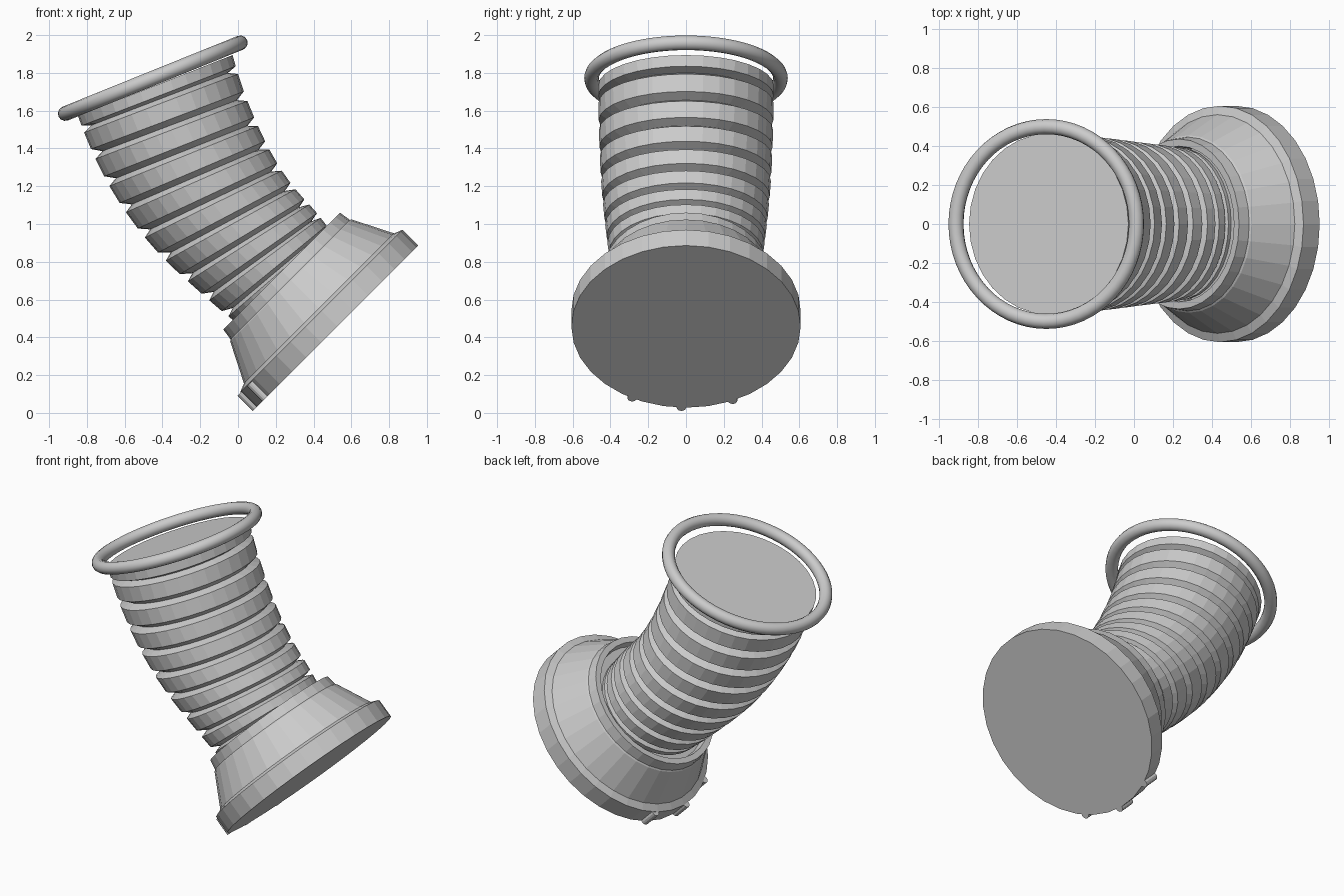
import bpy
import bmesh
from math import sin, cos, pi, radians, floor
from mathutils import Matrix, Vector

cube = bpy.data.objects.get("Cube")
if cube:
    bpy.data.objects.remove(cube, do_unlink=True)

SIDES = 32


def placed(x, z, tilt):
    """Frame whose local z leans towards -x by tilt degrees."""
    return Matrix.Translation((x, 0, z)) @ Matrix.Rotation(radians(-tilt), 4, 'Y')


def loft(name, sections, sides=SIDES):
    """Skin closed elliptical sections: (frame, height, radius_x, radius_y)."""
    bm = bmesh.new()
    loops = []
    for frame, h, rx, ry in sections:
        angles = [2 * pi * i / sides for i in range(sides)]
        loops.append([bm.verts.new(frame @ Vector((rx * cos(a), ry * sin(a), h)))
                      for a in angles])
    for low, high in zip(loops, loops[1:]):
        for i in range(sides):
            j = (i + 1) % sides
            bm.faces.new((low[i], low[j], high[j], high[i]))
    bm.faces.new(loops[0])
    bm.faces.new(loops[-1])
    bmesh.ops.recalc_face_normals(bm, faces=bm.faces)
    mesh = bpy.data.meshes.new(name)
    bm.to_mesh(mesh)
    bm.free()
    obj = bpy.data.objects.new(name, mesh)
    bpy.context.collection.objects.link(obj)
    return obj


# Flared base: rim band, shoulder, cone and top lip
base = placed(0.525, 0.457, 45)
base_profile = [(0.607, 0), (0.607, 0.118), (0.562, 0.136), (0.456, 0.345),
                (0.447, 0.352), (0.437, 0.416), (0.4, 0.416), (0.39, 0.37)]
loft("flared_base", [(base, h, r, r) for r, h in base_profile])

# Small pegs on the lower side of the rim
for number, side in enumerate((-28, -2.3, 24), 1):
    a = radians(180 - side)
    peg = base @ Matrix.Translation((0.607 * cos(a), 0.607 * sin(a), 0))
    loft(f"rim_peg_{number}", [(peg, 0, 0.025, 0.025), (peg, 0.115, 0.025, 0.025)], 12)

# Bent bellows: x, z, tilt, in-plane radius, sideways radius at each rib
ribs = [(-0.438, 1.733, 21.5, 0.44, 0.465),
        (-0.393, 1.595, 20.5, 0.434, 0.463),
        (-0.333, 1.452, 21, 0.429, 0.46),
        (-0.266, 1.316, 22.4, 0.422, 0.455),
        (-0.189, 1.187, 24.2, 0.411, 0.447),
        (-0.103, 1.067, 26.8, 0.4, 0.436),
        (-0.009, 0.961, 29.8, 0.388, 0.424),
        (0.087, 0.871, 33.5, 0.377, 0.412),
        (0.169, 0.787, 38, 0.362, 0.402),
        (0.24, 0.72, 42, 0.35, 0.39)]


def bellows_section(t, depth=0.0):
    i = min(int(floor(t)), len(ribs) - 2)
    x, z, tilt, rx, ry = [a + (b - a) * (t - i) for a, b in zip(ribs[i], ribs[i + 1])]
    return placed(x, z, tilt), 0, rx - depth, ry - depth


sections = [bellows_section(0)]
for i in range(len(ribs) - 1):
    sections += [bellows_section(i + (0.4 if i == 0 else 0.32)),
                 bellows_section(i + 0.52, 0.05),
                 bellows_section(i + 0.68)]
sections.append(bellows_section(len(ribs) - 1))
loft("bellows_tube", sections)

# Floating ring around the top opening
bpy.ops.mesh.primitive_torus_add(major_segments=64, minor_segments=12,
                                 major_radius=0.5, minor_radius=0.039)
ring = bpy.context.object
ring.name = "top_ring"
ring.matrix_world = placed(-0.451, 1.772, 22)
bpy.ops.object.shade_smooth_by_angle(angle=radians(40))
